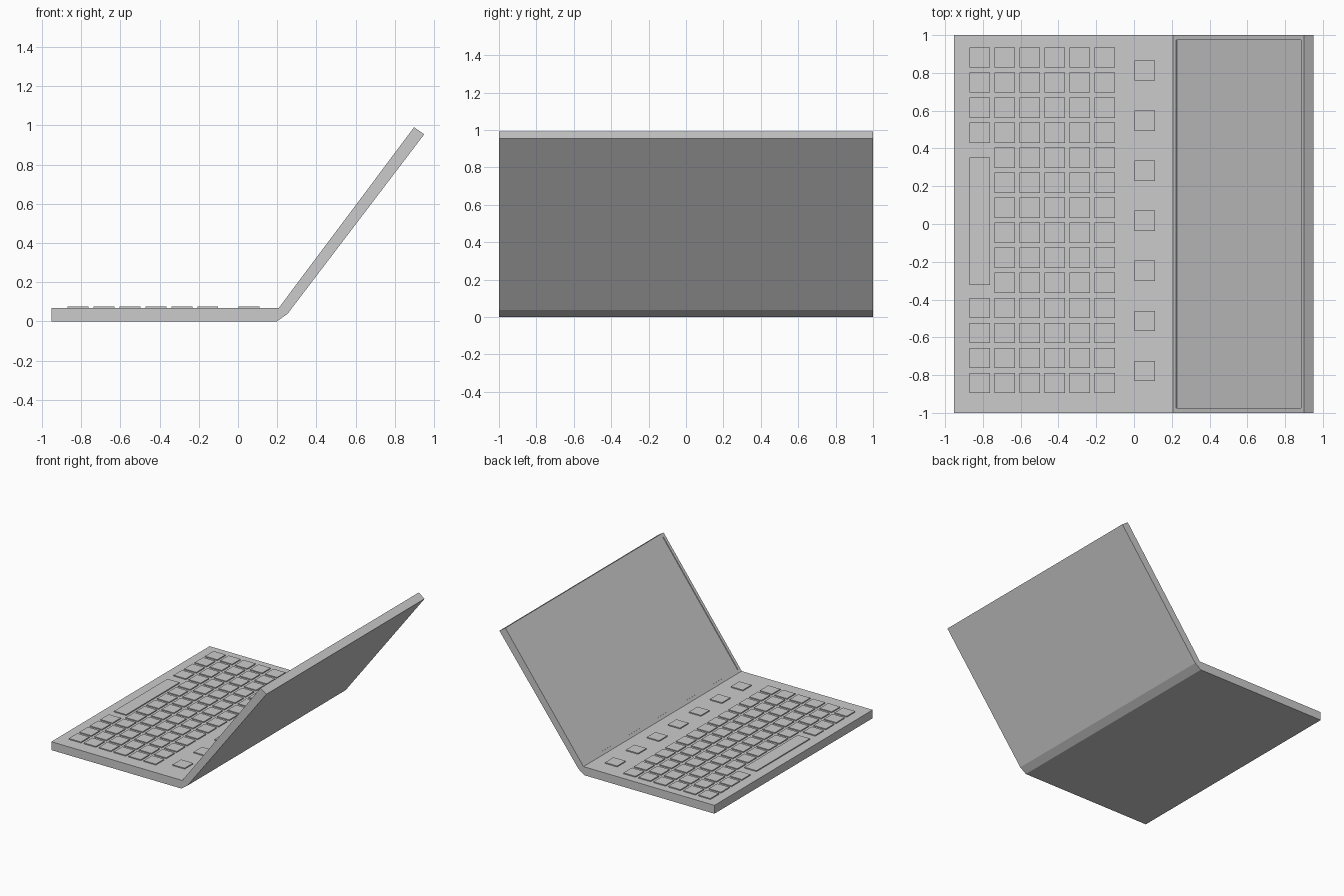
import bpy, bmesh
from mathutils import Matrix, Vector

if "Cube" in bpy.data.objects:
    bpy.data.objects.remove(bpy.data.objects["Cube"])


def finish(bm, name):
    bmesh.ops.recalc_face_normals(bm, faces=bm.faces)
    mesh = bpy.data.meshes.new(name)
    bm.to_mesh(mesh)
    bm.free()
    obj = bpy.data.objects.new(name, mesh)
    bpy.context.collection.objects.link(obj)
    return obj


def extrude_profile(points):
    """Extrude an x-z outline across the full width in y."""
    bm = bmesh.new()
    face = bm.faces.new([bm.verts.new((x, -1, z)) for x, z in points])
    ext = bmesh.ops.extrude_face_region(bm, geom=[face])
    verts = [g for g in ext["geom"] if isinstance(g, bmesh.types.BMVert)]
    bmesh.ops.translate(bm, verts=verts, vec=(0, 2, 0))
    bmesh.ops.recalc_face_normals(bm, faces=bm.faces)
    return bm


TOP = 0.067      # deck height
KEY_TOP = 0.075  # key height
KEY = 0.107
PITCH = 0.1325


def add_key(bm, x, y, width=KEY):
    low = TOP - 0.004
    size = (KEY, width, KEY_TOP - low)
    mat = Matrix.LocRotScale(Vector((x, y, (low + KEY_TOP) / 2)), None, Vector(size))
    bmesh.ops.create_cube(bm, size=1, matrix=mat)


# Base slab
finish(extrude_profile([(-0.952, 0), (0.198, 0), (0.207, TOP), (-0.952, TOP)]), "base")

# Tilted lid with the bevelled hinge edge and a shallow recessed screen
lid = extrude_profile([(0.198, 0), (0.252, 0.037), (0.951, 0.955),
                       (0.899, 0.991), (0.207, TOP)])
screen = max(lid.faces, key=lambda f: f.normal.dot(Vector((-0.8, 0, 0.6))))
bmesh.ops.inset_region(lid, faces=[screen], thickness=0.026, use_even_offset=True)
ext = bmesh.ops.extrude_face_region(lid, geom=[screen])
inner = [g for g in ext["geom"] if isinstance(g, bmesh.types.BMVert)]
bmesh.ops.translate(lid, verts=inner, vec=Vector((0.8, 0, -0.6)) * 0.006)
if screen.is_valid:
    bmesh.ops.delete(lid, geom=[screen], context="FACES_ONLY")
finish(lid, "lid")

# Main key grid, leaving a gap in the front row for the space bar
keys = bmesh.new()
for col in range(6):
    for row in range(14):
        if col == 0 and 4 <= row <= 9:
            continue
        add_key(keys, -0.817 + col * PITCH, 0.881 - row * PITCH)
finish(keys, "main_keys")

# Space bar
bar = bmesh.new()
add_key(bar, -0.817, 0.015, 0.674)
finish(bar, "space_bar")

# Widely spaced function keys near the hinge
fkeys = bmesh.new()
for i in range(7):
    add_key(fkeys, 0.057, 0.812 - i * 2 * PITCH)
finish(fkeys, "function_keys")
